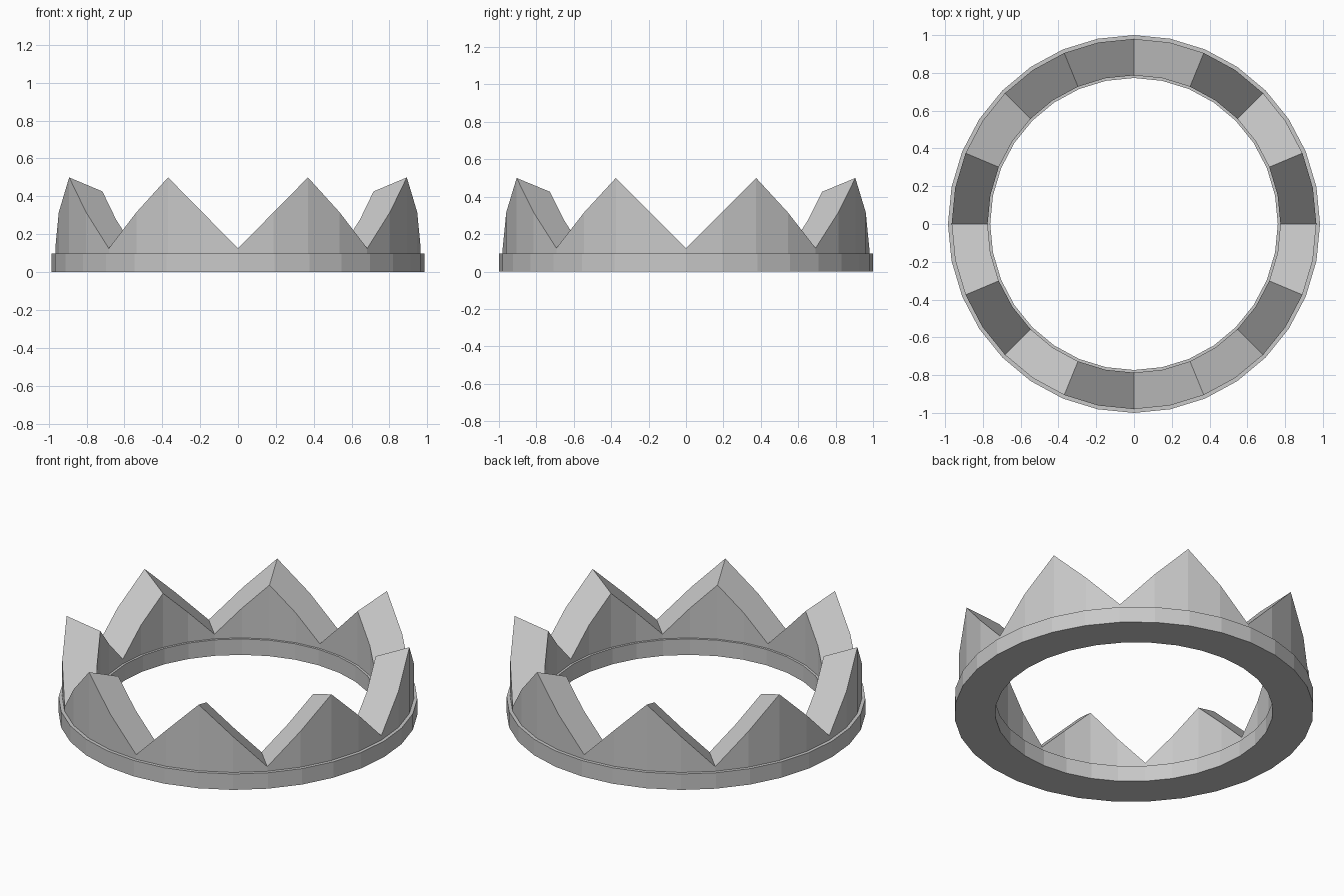
import bpy, bmesh
from math import sin, cos, pi

SIDES = 32          # facets around the ring
POINTS = 8          # crown points
SQUASH_X = 0.985    # the ring is very slightly oval

cube = bpy.data.objects.get("Cube")
if cube:
    bpy.data.objects.remove(cube)

grey = bpy.data.materials.new("plain grey")
grey.use_nodes = True
colour = (0.58, 0.58, 0.58, 1)
grey.diffuse_color = colour
grey.node_tree.nodes["Principled BSDF"].inputs["Base Color"].default_value = colour


def hoop(name, outer, inner, bottom, top):
    """Faceted hoop; top(radius, angle) gives the height of the upper rim."""
    bm = bmesh.new()
    loops = []
    for i in range(SIDES):
        a = 2 * pi * i / SIDES
        section = [(outer, bottom), (outer, top(outer, a)),
                   (inner, top(inner, a)), (inner, bottom)]
        loops.append([bm.verts.new((r * cos(a) * SQUASH_X, r * sin(a), z))
                      for r, z in section])
    for i, here in enumerate(loops):
        after = loops[(i + 1) % SIDES]
        for j in range(4):
            k = (j + 1) % 4
            bm.faces.new((here[j], after[j], after[k], here[k]))
    bmesh.ops.recalc_face_normals(bm, faces=bm.faces)
    mesh = bpy.data.meshes.new(name)
    bm.to_mesh(mesh)
    bm.free()
    mesh.materials.append(grey)
    obj = bpy.data.objects.new(name, mesh)
    bpy.context.collection.objects.link(obj)
    return obj


def zigzag(radius, angle):
    """Straight 45 degree notches meeting in radial valleys."""
    step = 2 * pi / POINTS
    off = angle - round(angle / step) * step
    return 0.125 + radius * abs(sin(off))


# Flat band at the base, and the notched wall rising out of it
hoop("base_band", 1.0, 0.773, 0.0, lambda r, a: 0.097)
hoop("crown_points", 0.98, 0.787, 0.05, zigzag)
